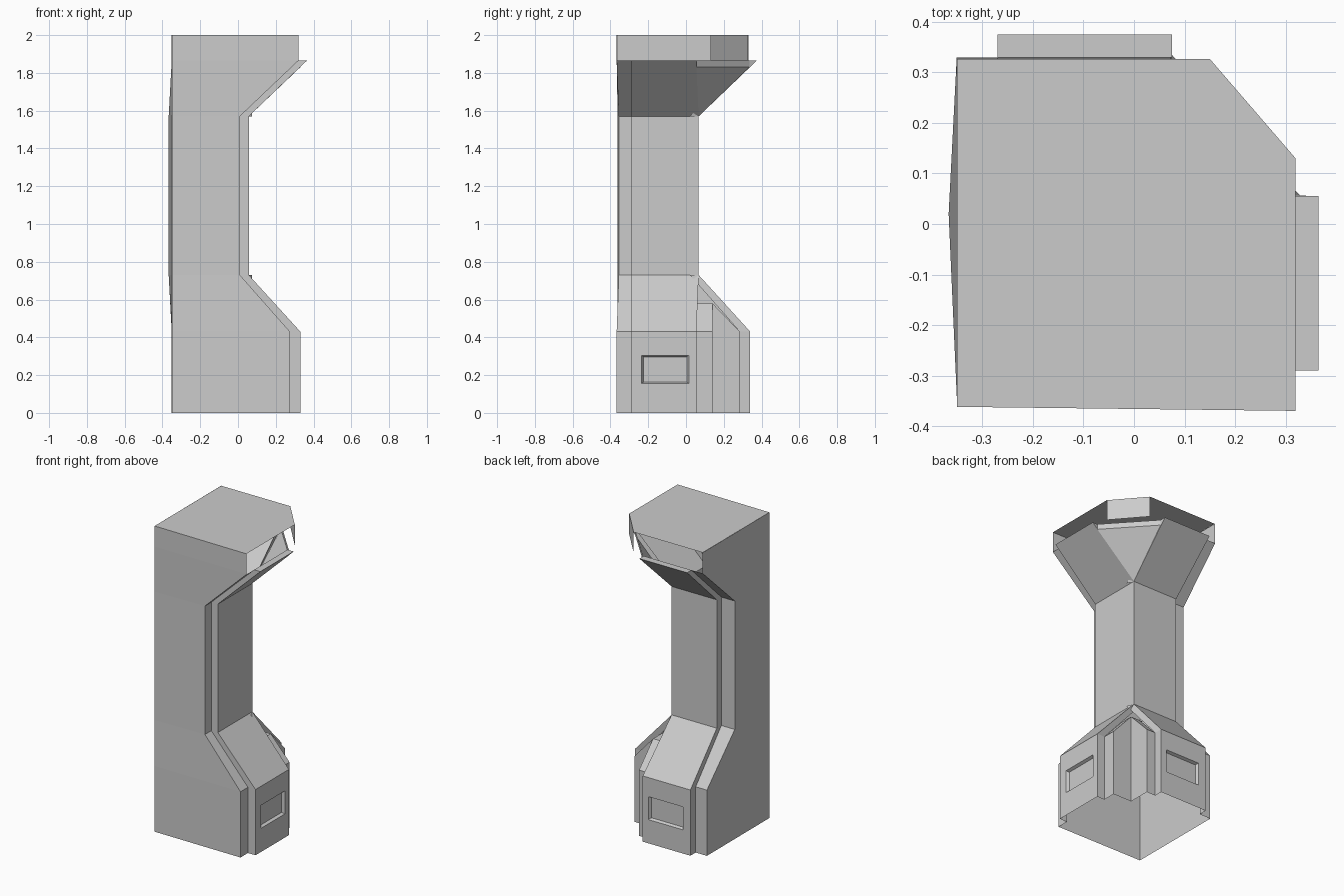
import bpy
import bmesh
from mathutils import Vector

old = bpy.data.objects.get("Cube")
if old:
    bpy.data.objects.remove(old, do_unlink=True)

grey = bpy.data.materials.new("plain_grey")
GREY = (0.6, 0.6, 0.6, 1)
grey.diffuse_color = GREY
grey.use_nodes = True
grey.node_tree.nodes["Principled BSDF"].inputs["Base Color"].default_value = GREY


def make(name, faces, place=lambda p: p):
    """Thin shell from a list of faces, turned to look away from the column core."""
    bm = bmesh.new()
    for pts in faces:
        bm.faces.new([bm.verts.new(place(p)) for p in pts])
    bmesh.ops.remove_doubles(bm, verts=bm.verts, dist=0.0005)
    bm.normal_update()
    for f in bm.faces:
        c = f.calc_center_median()
        if f.normal.dot(c - Vector((-0.15, -0.15, c.z * 0.9))) < 0:
            f.normal_flip()
    mesh = bpy.data.meshes.new(name)
    bm.to_mesh(mesh)
    bm.free()
    mesh.materials.append(grey)
    bpy.context.collection.objects.link(bpy.data.objects.new(name, mesh))


def sheet(a, b):
    """Quads between two rails."""
    return [(a[i], b[i], b[i + 1], a[i + 1]) for i in range(len(a) - 1)]


def rail(profile, ys):
    return [(x, y, z) for (x, z), y in zip(profile, ys)]


def ring(a, b):
    return [(a[i], a[i - 1], b[i - 1], b[i]) for i in range(4)]


def rect(x, y0, y1, z0, z1):
    return [(x, y0, z0), (x, y1, z0), (x, y1, z1), (x, y0, z1)]


# Side outlines: raised panel and the recessed edge strip behind it
RAISED = [(0.33, 0), (0.33, 0.43), (0.057, 0.73), (0.057, 1.57), (0.365, 1.865)]
RECESS = [(0.275, 0), (0.275, 0.43), (0.01, 0.73), (0.01, 1.57), (0.32, 1.865)]
START, END, TOP = -0.29, 0.055, 2.0


def build_side(name, place, corner, base, knee, inner, notch):
    # Flat outer wall, bent slightly at the column
    edge = rail(RECESS, [base, base, knee, knee, base]) + [(0.32, base, TOP)]
    back = [(corner[0], corner[1], p[2]) for p in edge]
    make(name + "_wall", sheet(back, edge), place)

    # Recessed edge strip and the step up to the panel
    recess_in = rail(RECESS, [START] * 5)
    panel_out = rail(RAISED, [START] * 5)
    make(name + "_edge_strip", sheet(edge[:5], recess_in), place)
    make(name + "_panel_step", sheet(recess_in, panel_out), place)

    # Raised panel, with a sunken slot in its lower face
    panel_in = rail(RAISED, [END, END, inner, inner, END])
    slot = rect(0.33, -0.235, 0.015, 0.155, 0.305)
    deep = rect(0.312, -0.225, 0.005, 0.163, 0.297)
    faces = sheet(panel_out[1:], panel_in[1:])
    faces += ring(rect(0.33, START, END, 0, 0.43), slot) + ring(slot, deep) + [deep]
    make(name + "_panel", faces, place)

    # Lip on the upper panel and its inner end
    recess_end = rail(RECESS, [END] * 5)
    make(name + "_upper_lip", [
        (panel_out[4], panel_in[4], recess_end[4], recess_in[4]),
        (panel_in[3], panel_in[4], recess_end[4], recess_end[3])], place)

    # Lower inner corner: panel end, narrow strip, notch wall
    nx, ny = notch
    nz = 0.58
    make(name + "_lower_corner", [
        (panel_in[0], panel_in[1], recess_end[1], recess_end[0]),
        (panel_in[1], panel_in[2], recess_end[2], recess_end[1]),
        (recess_end[0], recess_end[1], (0.275, ny, 0.43), (0.275, ny, 0)),
        (recess_end[1], (0.275, ny, 0.43), (nx, ny, nz), (nx, END, nz)),
        ((0.275, ny, 0), (0.275, ny, 0.43), (nx, ny, nz), (nx, ny, 0))], place)


# The two sides mirror each other across the diagonal
build_side("left", lambda p: p, (-0.35, -0.362), -0.367, -0.356, 0.067, (0.14, 0.14))
build_side("back", lambda p: (p[1] + 0.02, p[0] + 0.01, p[2]),
           (-0.372, -0.37), -0.371, -0.387, 0.037, (0.13, 0.12))

# Flat ledge over the notch
make("notch_ledge", [[(x, y, 0.58) for x, y in
                      ((0.05, 0.05), (0.14, 0.05), (0.14, 0.14), (0.05, 0.14))]])

# Slanted filler between the upper panels, with its upright rim
a, b = (0.33, 0.055, 1.83), (0.075, 0.335, 1.83)
make("upper_corner", [((0.057, 0.067, 1.57), a, b),
                      (a, b, (*b[:2], 1.865), (*a[:2], 1.865))])

# Roof with a chamfered corner and a short skirt below the chamfer
roof = [(-0.35, -0.362), (0.32, -0.37), (0.32, 0.13), (0.15, 0.327), (-0.35, 0.327)]
make("roof", [[(x, y, TOP) for x, y in roof]])
make("roof_chamfer", [[(*roof[2], TOP), (*roof[3], TOP), (*roof[3], 1.865), (*roof[2], 1.865)]])
